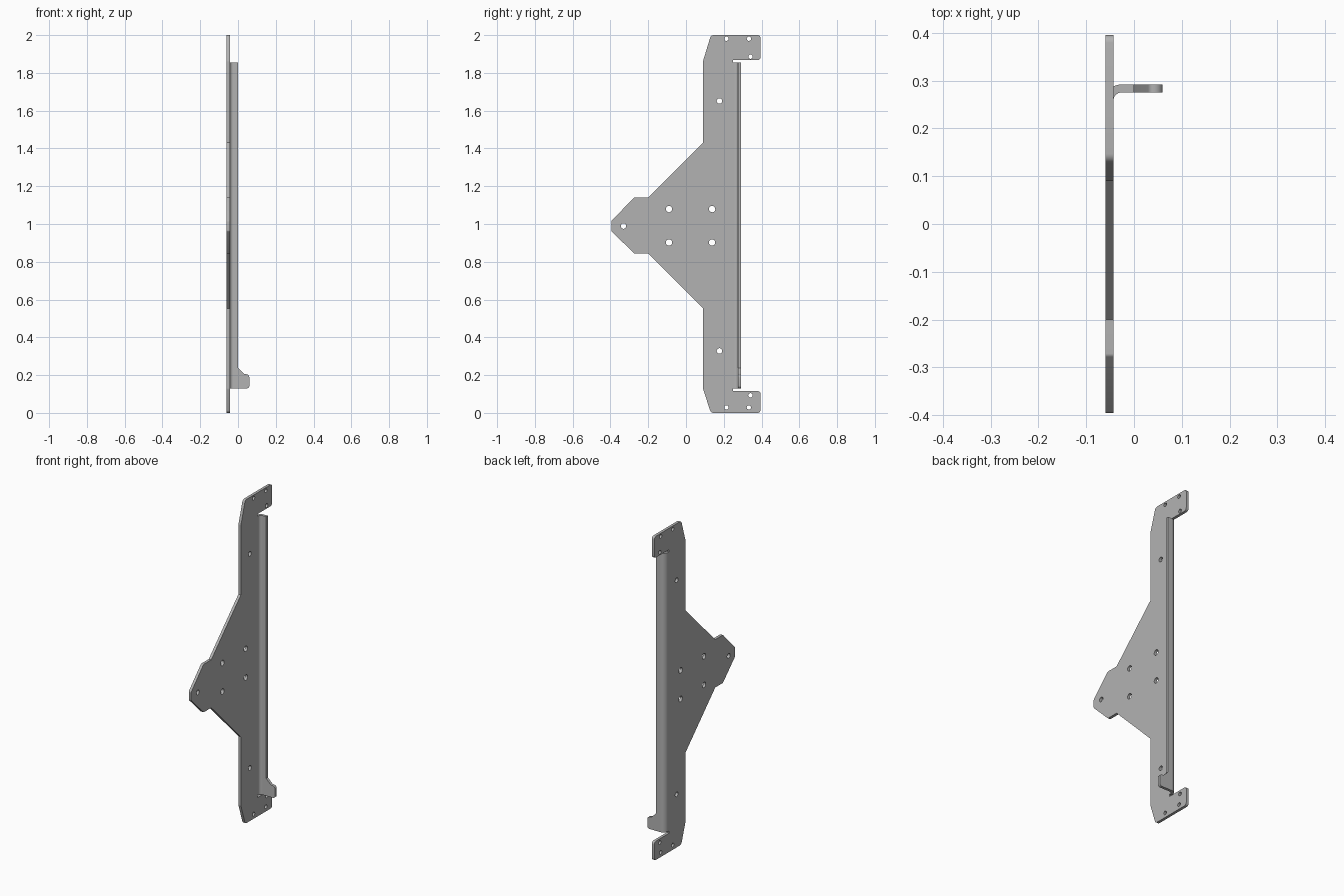
import bpy, bmesh, math
from mathutils import Vector

cube = bpy.data.objects.get("Cube")
if cube:
    bpy.data.objects.remove(cube, do_unlink=True)

steel = bpy.data.materials.new("grey steel")
steel.use_nodes = True
GREY = (0.45, 0.45, 0.45, 1)
steel.diffuse_color = GREY
steel.node_tree.nodes["Principled BSDF"].inputs["Base Color"].default_value = GREY

BACK, FACE = -0.06, -0.043      # the two faces of the plate in x
THICK = FACE - BACK
BEND_X, BEND_Y = -0.026, 0.258  # centre of the bend
LOW, HIGH = 0.13, 1.854         # ends of the folded flange


def rounded(points, steps=5):
    """Turn (u, v, radius) corners into a filleted outline."""
    out = []
    for i, (u, v, r) in enumerate(points):
        p = Vector((u, v))
        if not r:
            out.append(p)
            continue
        a = (Vector(points[i - 1][:2]) - p).normalized()
        b = (Vector(points[(i + 1) % len(points)][:2]) - p).normalized()
        half = a.angle(b) / 2
        centre = p + (a + b).normalized() * r / math.sin(half)
        start = p + a * r / math.tan(half) - centre
        end = p + b * r / math.tan(half) - centre
        for k in range(steps + 1):
            ray = start.lerp(end, k / steps).normalized()
            out.append(centre + ray * r)
    return out


def prism(name, outline, place, along):
    """Extrude a closed outline; place maps (u, v) into space."""
    bm = bmesh.new()
    face = bm.faces.new([bm.verts.new(place(u, v)) for u, v in outline])
    grown = bmesh.ops.extrude_face_region(bm, geom=[face])
    verts = [g for g in grown["geom"] if isinstance(g, bmesh.types.BMVert)]
    bmesh.ops.translate(bm, verts=verts, vec=along)
    bmesh.ops.recalc_face_normals(bm, faces=bm.faces)
    mesh = bpy.data.meshes.new(name)
    bm.to_mesh(mesh)
    bm.free()
    mesh.materials.append(steel)
    obj = bpy.data.objects.new(name, mesh)
    bpy.context.collection.objects.link(obj)
    return obj


def smooth(obj):
    bpy.ops.object.select_all(action='DESELECT')
    obj.select_set(True)
    bpy.context.view_layer.objects.active = obj
    bpy.ops.object.shade_smooth_by_angle(angle=math.radians(30))


# Mounting plate outline in (y, z, corner radius)
plate_corners = [
    (0.132, 0, 0.02), (0.395, 0, 0.016), (0.395, 0.116, 0.016),
    (0.25, 0.116, 0), (0.25, LOW, 0), (BEND_Y, LOW, 0),
    (BEND_Y, HIGH, 0), (0.25, HIGH, 0), (0.25, 1.868, 0),
    (0.395, 1.868, 0.016), (0.395, 2, 0.016), (0.132, 2, 0.02),
    (0.09, 1.862, 0.03), (0.09, 1.431, 0), (-0.2, 1.14, 0),
    (-0.275, 1.14, 0.01), (-0.395, 1.016, 0.01), (-0.395, 0.963, 0.01),
    (-0.275, 0.844, 0.01), (-0.2, 0.844, 0), (0.09, 0.553, 0),
    (0.09, 0.127, 0.03),
]
plate = prism("mounting_plate", rounded(plate_corners),
              lambda y, z: (BACK, y, z), (THICK, 0, 0))

# Screw holes, grouped by radius
holes = {
    0.017: [(y, z) for y in (-0.09, 0.138) for z in (0.902, 1.079)],
    0.0145: [(0.177, 0.328), (0.177, 1.651), (-0.331, 0.989)],
    0.0115: [(0.214, 0.029), (0.333, 0.029), (0.341, 0.093),
             (0.214, 1.981), (0.333, 1.981), (0.341, 1.886)],
}
bm = bmesh.new()
for radius, centres in holes.items():
    for y, z in centres:
        made = bmesh.ops.create_cone(bm, cap_ends=True, segments=24, radius1=radius,
                                     radius2=radius, depth=THICK * 4)
        for v in made["verts"]:
            v.co = Vector((v.co.z + BACK, v.co.x + y, v.co.y + z))
bmesh.ops.recalc_face_normals(bm, faces=bm.faces)
mesh = bpy.data.meshes.new("hole_cutter")
bm.to_mesh(mesh)
bm.free()
cutter = bpy.data.objects.new("hole_cutter", mesh)
bpy.context.collection.objects.link(cutter)
cutter.hide_render = True
cut = plate.modifiers.new("holes", 'BOOLEAN')
cut.operation = 'DIFFERENCE'
cut.solver = 'EXACT'
cut.object = cutter
bpy.context.view_layer.objects.active = plate
bpy.ops.object.modifier_apply(modifier=cut.name)
bpy.data.objects.remove(cutter, do_unlink=True)
smooth(plate)

# Curved fold joining the plate to the flange
INNER, OUTER = FACE, BACK
turns = [math.pi / 2 * k / 10 for k in range(11)]


def arc(radius, angles):
    return [(BEND_X - radius * math.cos(t), BEND_Y + radius * math.sin(t)) for t in angles]


fold = arc(BEND_X - OUTER, turns) + arc(BEND_X - INNER, reversed(turns))
smooth(prism("flange_bend", fold, lambda x, y: (x, y, LOW), (0, 0, HIGH - LOW)))

# Flat flange with a rounded tab at its foot, in (x, z, corner radius)
flange_corners = [
    (BEND_X, LOW, 0), (0.06, LOW, 0.014), (0.06, 0.205, 0.018),
    (0.033, 0.205, 0.012), (0, 0.238, 0), (0, HIGH, 0), (BEND_X, HIGH, 0),
]
smooth(prism("flange", rounded(flange_corners),
             lambda x, z: (x, BEND_Y + BEND_X - INNER, z), (0, THICK, 0)))
